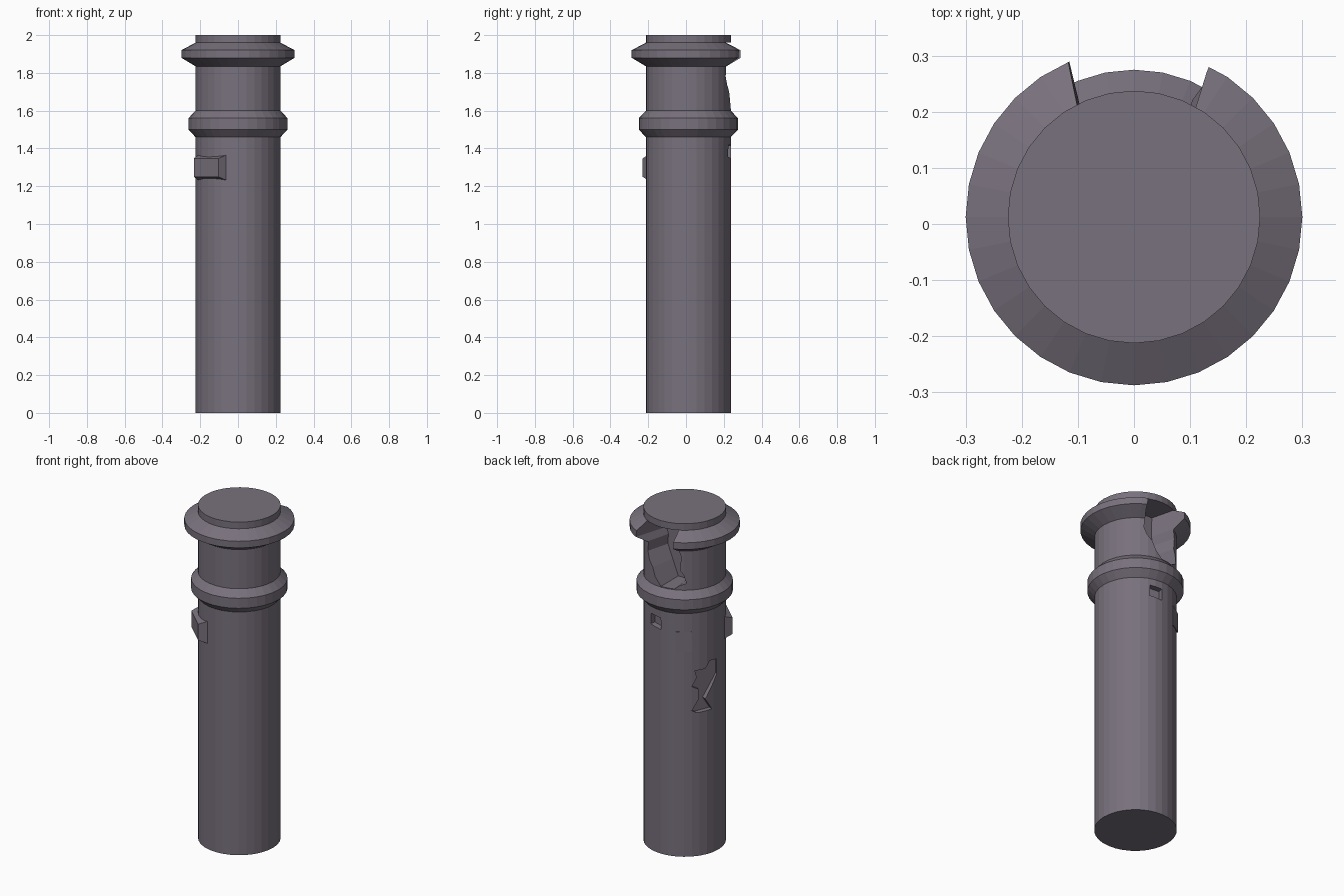
import bpy, bmesh, math

if "Cube" in bpy.data.objects:
    bpy.data.objects.remove(bpy.data.objects["Cube"])

CY = 0.0125      # column axis sits slightly behind the origin
SIDES = 32

stone = bpy.data.materials.new("purple_grey_stone")
stone.diffuse_color = (0.19, 0.166, 0.205, 1)
stone.use_nodes = True
stone.node_tree.nodes["Principled BSDF"].inputs["Base Color"].default_value = stone.diffuse_color


def finish(bm, name):
    bmesh.ops.recalc_face_normals(bm, faces=bm.faces[:])
    me = bpy.data.meshes.new(name)
    bm.to_mesh(me)
    bm.free()
    me.materials.append(stone)
    ob = bpy.data.objects.new(name, me)
    bpy.context.collection.objects.link(ob)
    return ob


def lathe(name, profile):
    bm = bmesh.new()
    rings = []
    for r, z in profile:
        rings.append([bm.verts.new((r * math.cos(2 * math.pi * i / SIDES),
                                    CY + r * math.sin(2 * math.pi * i / SIDES), z))
                      for i in range(SIDES)])
    for a, b in zip(rings, rings[1:]):
        for i in range(SIDES):
            j = (i + 1) % SIDES
            bm.faces.new((a[i], a[j], b[j], b[i]))
    bm.faces.new(rings[0])
    bm.faces.new(rings[-1])
    return finish(bm, name)


def prism(name, pts, deg, d0, d1, s0=(1, 1), s1=(1, 1)):
    """Outline (u, z) facing outward at deg from +y towards -x, from depth d0 to d1."""
    t = math.radians(deg)
    n, u = (-math.sin(t), math.cos(t)), (-math.cos(t), -math.sin(t))
    zc = (min(p[1] for p in pts) + max(p[1] for p in pts)) / 2
    bm = bmesh.new()
    ends = []
    for d, (su, sz) in ((d0, s0), (d1, s1)):
        ends.append([bm.verts.new((n[0] * d + u[0] * a * su, CY + n[1] * d + u[1] * a * su,
                                   zc + (z - zc) * sz)) for a, z in pts])
    a, b = ends
    for i in range(len(pts)):
        j = (i + 1) % len(pts)
        bm.faces.new((a[i], a[j], b[j], b[i]))
    bm.faces.new(a)
    bm.faces.new(b)
    return finish(bm, name)


def rect(w, z0, z1):
    return [(-w / 2, z0), (w / 2, z0), (w / 2, z1), (-w / 2, z1)]


# Column with two collars
column = lathe("column", [(0.225, 0), (0.225, 1.46), (0.2625, 1.50), (0.2625, 1.56),
                          (0.225, 1.60), (0.225, 1.835), (0.30, 1.88), (0.30, 1.92),
                          (0.225, 1.96), (0.225, 2.0)])

# Broken gap at the back, through the upper collar
gap = [(0, 1.605), (-0.06, 1.70), (-0.11, 1.78), (-0.105, 1.84), (-0.123, 1.88), (-0.115, 1.96),
       (0.105, 1.96), (0.10, 1.88), (0.10, 1.84), (0.12, 1.79), (0.11, 1.72), (0.15, 1.64),
       (0.08, 1.605)]
# Jagged chip lower down
chip = [(0.08, 1.15), (0.03, 1.157), (0, 1.115), (-0.06, 1.114), (-0.05, 1.07), (-0.077, 1.02),
        (-0.04, 1.0), (-0.04, 0.94), (-0.077, 0.875), (-0.05, 0.86), (0.043, 0.863),
        (0, 0.934), (0.043, 1.0), (0.08, 1.06)]
cutters = [
    prism("gap_cutter", gap, 0, 0.06, 0.40, (0.63, 1), (1.45, 1)),
    prism("chip_cutter", chip, 65, 0.195, 0.30),
    prism("socket_cutter", [(-0.04, 1.355), (0.04, 1.345), (0.037, 1.415), (-0.036, 1.42)],
          -10, 0.19, 0.30),
]
for c in cutters:
    m = column.modifiers.new(c.name, 'BOOLEAN')
    m.operation, m.solver, m.object = 'DIFFERENCE', 'EXACT', c

# Apply the cuts and remove the helpers
dg = bpy.context.evaluated_depsgraph_get()
cut_mesh = bpy.data.meshes.new_from_object(column.evaluated_get(dg))
column.modifiers.clear()
column.data = cut_mesh
for c in cutters:
    bpy.data.objects.remove(c)

# Raised plate on the front left, thin flat plate on the back left
prism("front_plate", rect(0.178, 1.25, 1.347), 137, 0.195, 0.248, (1.15, 1.4))
prism("back_plate", rect(0.084, 1.23, 1.35), 33.75, 0.215, 0.2275)
